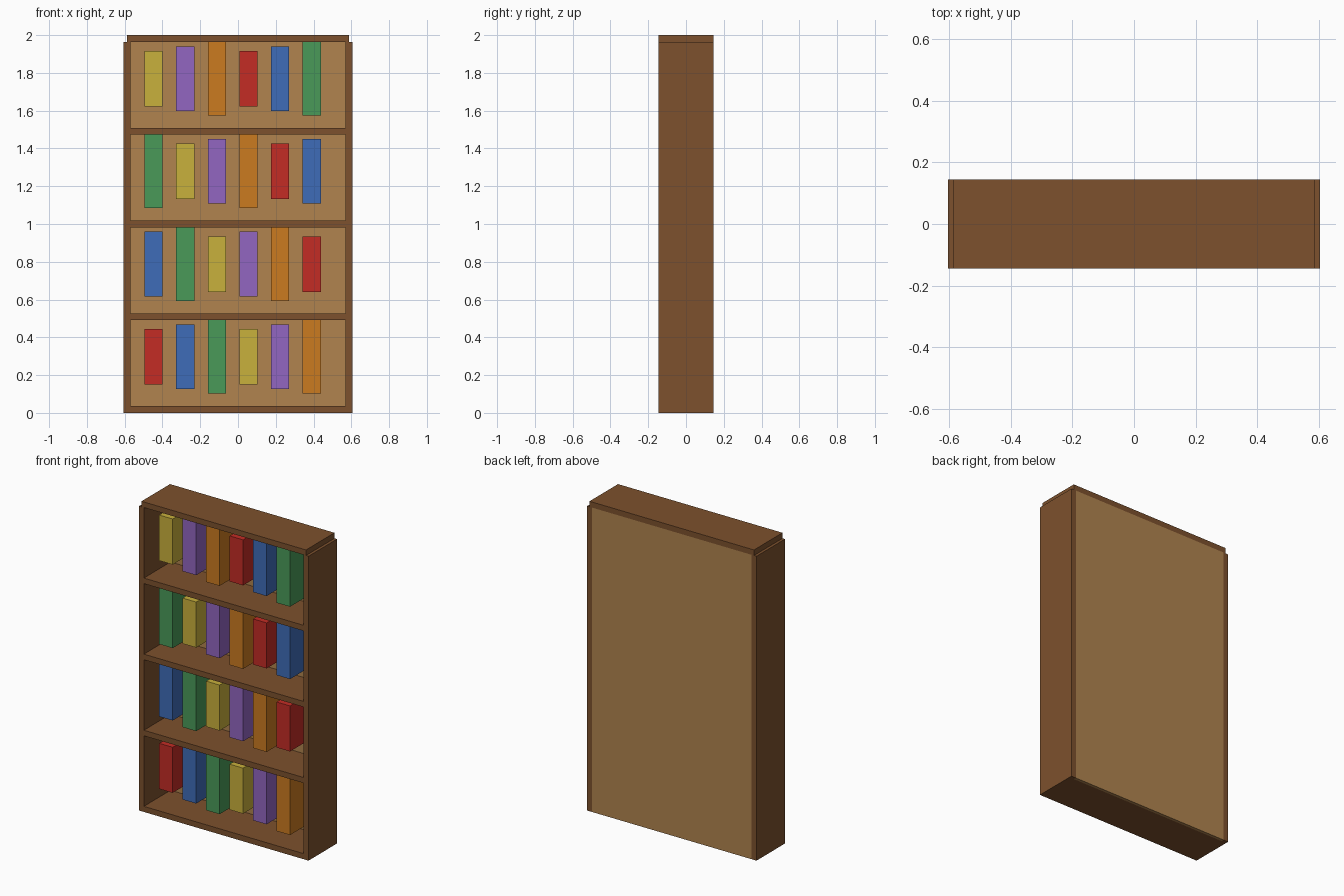
import bpy

default = bpy.data.objects.get("Cube")
if default:
    bpy.data.objects.remove(default, do_unlink=True)


def linear(c):
    return c / 12.92 if c <= 0.04045 else ((c + 0.055) / 1.055) ** 2.4


def material(name, hex_code):
    rgb = [linear(int(hex_code[i:i + 2], 16) / 255) for i in (0, 2, 4)]
    mat = bpy.data.materials.new(name)
    mat.use_nodes = True
    mat.diffuse_color = (*rgb, 1)
    mat.node_tree.nodes["Principled BSDF"].inputs["Base Color"].default_value = (*rgb, 1)
    return mat


def box(name, x, y, z, mat):
    """Box from (min, max) ranges on each axis."""
    spans = (x, y, z)
    bpy.ops.mesh.primitive_cube_add(size=1, location=[(a + b) / 2 for a, b in spans])
    obj = bpy.context.object
    obj.name = name
    obj.scale = [b - a for a, b in spans]
    bpy.ops.object.transform_apply(location=False, rotation=False, scale=True)
    obj.data.materials.append(mat)
    return obj


dark_wood = material("dark wood", "7D512D")
light_wood = material("light wood", "B1844F")
book_colours = [("red", "C42C25"), ("blue", "3F6CB8"), ("green", "4A9A59"),
                ("yellow", "C9B13C"), ("purple", "9266C1"), ("orange", "CB7B20")]
books = [(name, material(name + " cover", code)) for name, code in book_colours]

WIDTH, INNER, DEPTH = 0.605, 0.57, 0.145
BOARD, PITCH, TOP = 0.036, 0.491, 1.964
PANEL_FRONT = 0.127

# Upright sides
box("left_side", (INNER, WIDTH), (-DEPTH, DEPTH), (0, TOP), dark_wood)
box("right_side", (-WIDTH, -INNER), (-DEPTH, DEPTH), (0, TOP), dark_wood)

# Top board, resting on the sides and slightly inset
box("top_board", (-0.587, 0.587), (-DEPTH, DEPTH), (TOP, 2), dark_wood)

# Back panel
box("back_panel", (-INNER, INNER), (PANEL_FRONT, DEPTH), (0, TOP), light_wood)

# Shelves with a row of books above each
for row in range(4):
    base = row * PITCH
    box(f"shelf_{row + 1}", (-INNER, INNER), (-DEPTH, PANEL_FRONT),
        (base, base + BOARD), dark_wood)
    middle = 0.297 + row * PITCH
    for i in range(6):
        kind = (i + row) % 6
        name, mat = books[kind]
        x = -0.447 + 0.1675 * i
        half = (0.147, 0.171, 0.195)[kind % 3]
        box(f"{name}_book_{row + 1}", (x - 0.048, x + 0.048), (-0.096, 0.096),
            (middle - half, middle + half), mat)
